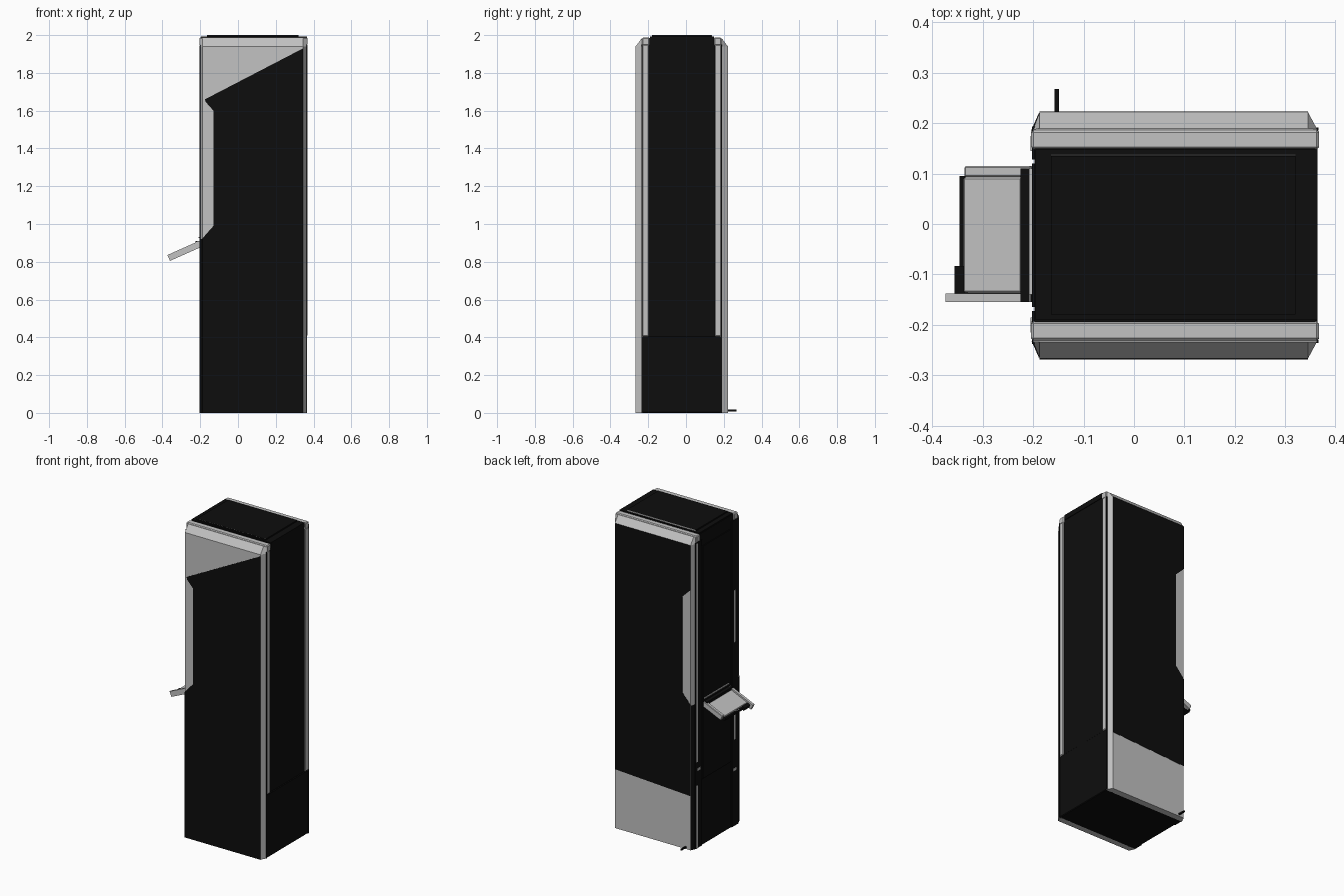
import bpy, bmesh, math
from mathutils import Matrix, Vector

if "Cube" in bpy.data.objects:
    bpy.data.objects.remove(bpy.data.objects["Cube"])


def mat(name, v):
    m = bpy.data.materials.new(name)
    m.diffuse_color = (v, v, v, 1)
    m.use_nodes = True
    m.node_tree.nodes["Principled BSDF"].inputs["Base Color"].default_value = m.diffuse_color
    return m


BLACK = mat("black", 0.004)
GREY = mat("light grey", 0.54)
CY = -0.0225  # middle of the cabinet in y


def finish(name, bm, m):
    bmesh.ops.recalc_face_normals(bm, faces=bm.faces)
    me = bpy.data.meshes.new(name)
    bm.to_mesh(me)
    bm.free()
    me.materials.append(m)
    ob = bpy.data.objects.new(name, me)
    bpy.context.collection.objects.link(ob)
    return ob


def box(name, x, y, z, m, tilt=None, bevel=0):
    bm = bmesh.new()
    bmesh.ops.create_cube(bm, size=1)
    for v in bm.verts:
        v.co = Vector([(r[0] + r[1]) / 2 + c * (r[1] - r[0]) for r, c in zip((x, y, z), v.co)])
    if bevel:
        bmesh.ops.bevel(bm, geom=bm.edges[:], offset=bevel, segments=1, affect='EDGES')
    if tilt:
        bm.transform(tilt)
    return finish(name, bm, m)


def plate(name, pts, y0, y1, m):
    """Polygon in x,z extruded from y0 to y1."""
    bm = bmesh.new()
    f = bm.faces.new([bm.verts.new((x, y0, z)) for x, z in pts])
    r = bmesh.ops.extrude_face_region(bm, geom=[f])
    for v in r["geom"]:
        if isinstance(v, bmesh.types.BMVert):
            v.co.y = y1
    return finish(name, bm, m)


def loft(name, rings, m):
    bm = bmesh.new()
    rows = [[bm.verts.new(p) for p in r] for r in rings]
    n = len(rows[0])
    for a, b in zip(rows, rows[1:]):
        for i in range(n):
            j = (i + 1) % n
            bm.faces.new((a[i], a[j], b[j], b[i]))
    bm.faces.new(rows[0])
    bm.faces.new(rows[-1])
    return finish(name, bm, m)


# cabinet core, plinth and roof
box("cabinet_body", (-0.197, 0.36), (-0.2, 0.155), (0, 1.985), BLACK)
box("plinth", (-0.197, 0.364), (-0.235, 0.19), (0, 0.405), BLACK, bevel=0.004)
box("roof_cap", (-0.165, 0.32), (-0.18, 0.135), (1.98, 2.0), BLACK)
box("roof_edge", (-0.195, 0.364), (-0.19, 0.148), (1.96, 1.992), BLACK)
for y in (-0.178, 0.137):
    box("roof_seam", (-0.165, 0.32), (y - 0.001, y + 0.001), (1.99, 2.0), GREY)

# side shells, mirrored about the middle: s=-1 front, s=1 back
for s, side in ((-1, "front"), (1, "back")):
    def Y(d):
        return CY + s * d

    def span(a, b):
        return tuple(sorted((Y(a), Y(b))))

    # panel with chamfered upright edges and a sloped top
    rings = []
    for z, d in ((0, 0.2445), (1.94, 0.2445), (1.982, 0.212)):
        rings.append([(-0.2, Y(0.205), z), (-0.2, Y(0.211), z), (-0.187, Y(d), z),
                      (0.345, Y(d), z), (0.363, Y(0.211), z), (0.363, Y(0.205), z)])
    loft(side + "_side_panel", rings, GREY)
    # top rail and rear upright
    box(side + "_top_rail", (-0.204, 0.367), span(0.17, 0.209), (1.945, 1.988), GREY, bevel=0.005)
    box(side + "_rear_upright", (0.3, 0.367), span(0.175, 0.209), (0.405, 1.95), GREY, bevel=0.004)
    box(side + "_rear_seam", (0.35, 0.366), span(0.208, 0.214), (0, 1.95), BLACK)
    # dark upright on the service side with a light trim line
    box(side + "_service_upright", (-0.2025, -0.15), span(0.15, 0.216), (0, 1.945), BLACK)
    loft(side + "_service_edge", [[(-0.203, Y(0.21), z), (-0.1885, Y(0.243), z),
                                   (-0.186, Y(0.24), z), (-0.19, Y(0.21), z)]
                                  for z in (0, 0.92)], BLACK)

# painted dark fields on the two large sides
notch = [(-0.13, 1.6), (-0.13, 0.99), (-0.187, 0.925)]
plate("front_dark_field", [(-0.187, 0), (0.345, 0), (0.345, 1.93), (-0.175, 1.66), (-0.17, 1.645)] + notch,
      -0.2685, -0.266, BLACK)
plate("back_dark_field", [(-0.187, 0.345), (0.345, 0.375), (0.345, 1.94), (-0.187, 1.94), (-0.187, 1.655)] + notch,
      0.2235, 0.221, BLACK)

# service side trim lines
for y, z0, z1 in ((0.18, 0.55, 1.94), (0.18, 0.0, 0.4), (-0.2, 1.17, 1.5), (-0.2, 0.55, 0.76)):
    box("service_trim", (-0.2045, -0.2), (y - 0.007, y + 0.007), (z0, z1), GREY)
for y, z in ((0.16, 0.5), (-0.2, 0.36)):
    box("service_latch", (-0.205, -0.2), (y - 0.015, y + 0.015), (z - 0.008, z + 0.008), GREY)
box("service_door", (-0.202, -0.19), (-0.165, 0.12), (0.42, 1.9), BLACK)

# sloping tray: built flat with its hinge at the origin, then tilted
T = Matrix.Translation((-0.2, 0, 0.9)) @ Matrix.Rotation(math.radians(-24), 4, 'Y')
box("tray_base", (-0.16, 0.005), (-0.15, 0.095), (-0.022, 0.0), BLACK, T)
box("tray_pad", (-0.15, -0.022), (-0.137, 0.093), (-0.01, 0.006), GREY, T, 0.004)
box("tray_left_wall", (-0.145, 0.0), (0.093, 0.115), (-0.022, 0.012), GREY, T, 0.003)
box("tray_right_wall", (-0.185, 0.0), (-0.155, -0.138), (-0.022, 0.012), GREY, T)
box("tray_stop", (-0.17, -0.14), (-0.138, -0.083), (-0.018, 0.003), BLACK, T)
box("tray_tab", (-0.158, -0.145), (-0.05, 0.02), (-0.012, 0.0), GREY, T)
box("tray_hinge", (-0.225, -0.2), (-0.155, 0.11), (0.885, 0.91), BLACK)
box("tray_back_trim", (-0.208, -0.2), (-0.14, 0.11), (0.925, 0.932), GREY)

# small foot rod at the base
box("foot_rod", (-0.158, -0.149), (0.2, 0.268), (0.008, 0.017), BLACK)
